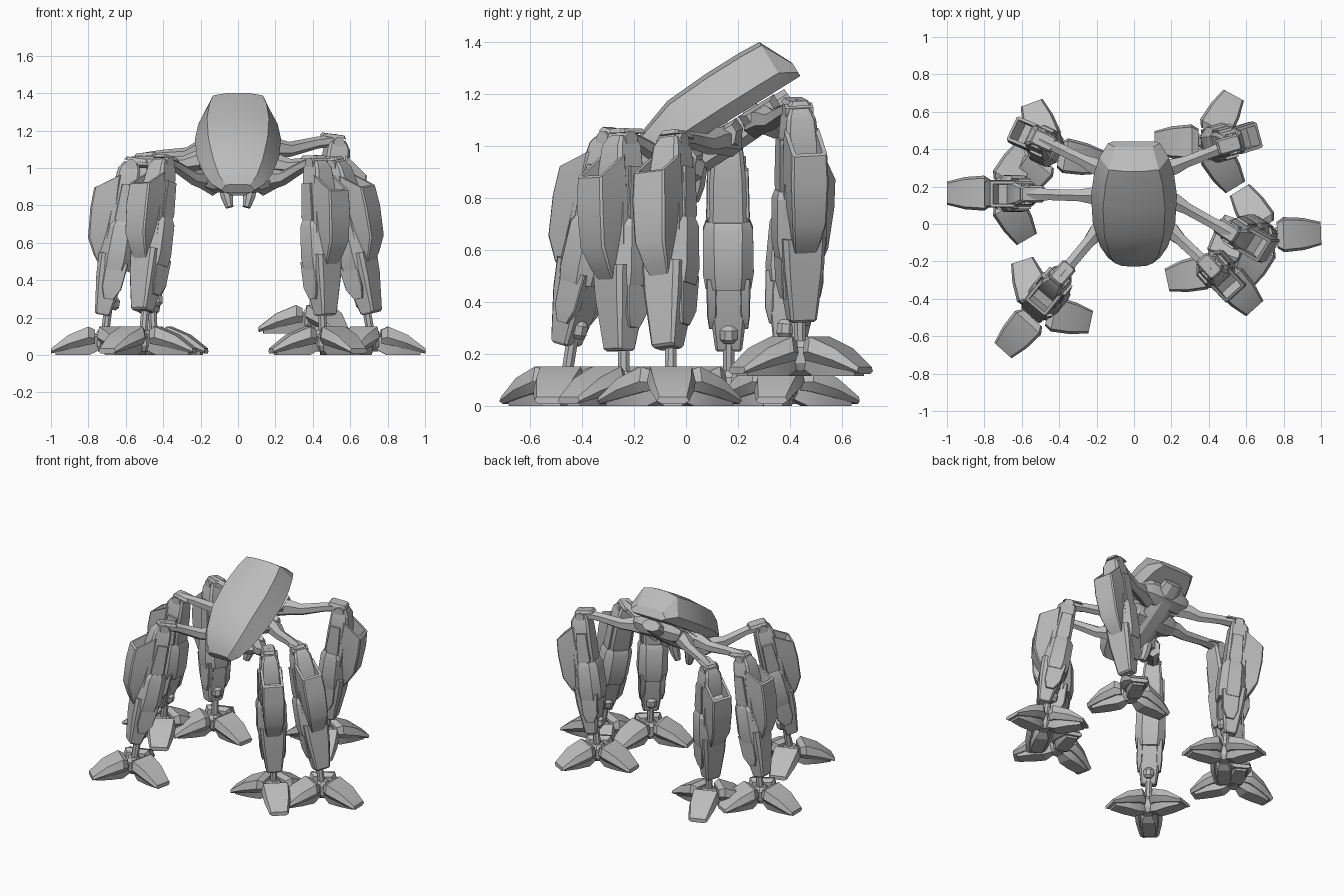
import bpy, bmesh
from math import radians, cos, sin, pi
from mathutils import Vector, Matrix

if "Cube" in bpy.data.objects:
    bpy.data.objects.remove(bpy.data.objects["Cube"])

grey = bpy.data.materials.new("armour grey")
grey.use_nodes = True
grey.diffuse_color = (0.5, 0.5, 0.5, 1)
grey.node_tree.nodes["Principled BSDF"].inputs["Base Color"].default_value = grey.diffuse_color
parts = []


def skin(name, rings, matrix=Matrix(), pocket=0):
    """Loft closed rings; optionally sink a pocket into the first cap."""
    bm = bmesh.new()
    loops = [[bm.verts.new(matrix @ Vector(p)) for p in ring] for ring in rings]
    n = len(loops[0])
    for a, b in zip(loops, loops[1:]):
        for i in range(n):
            bm.faces.new((a[i], a[(i + 1) % n], b[(i + 1) % n], b[i]))
    first = bm.faces.new(loops[0])
    bm.faces.new(loops[-1])
    bmesh.ops.recalc_face_normals(bm, faces=bm.faces)
    bm.normal_update()
    if pocket:
        bmesh.ops.inset_individual(bm, faces=[first], thickness=0.018)
        bmesh.ops.inset_individual(bm, faces=[first], thickness=0.004, depth=-pocket)
    mesh = bpy.data.meshes.new(name)
    bm.to_mesh(mesh)
    bm.free()
    mesh.materials.append(grey)
    obj = bpy.data.objects.new(name, mesh)
    bpy.context.collection.objects.link(obj)
    parts.append(obj)
    return obj


def bevel_ring(z, x0, x1, hy, cut=0.22, slope=0.0):
    """Rectangle with cut corners at height z, sloping down along x."""
    cx, hx = (x0 + x1) / 2, (x1 - x0) / 2
    c = min(hx, hy) * cut
    corners = [(hx, hy - c), (hx - c, hy), (c - hx, hy), (-hx, hy - c),
               (-hx, c - hy), (c - hx, -hy), (hx - c, -hy), (hx, c - hy)]
    return [(cx + x, y, z - slope * (x + hx)) for x, y in corners]


def column(name, rows, matrix, cut=0.22, slope=0.0, pocket=0):
    return skin(name, [bevel_ring(*r, cut=cut, slope=slope) for r in rows], matrix, pocket)


def sweep(name, points, sizes, sides=8):
    """Faceted tube through points, with (half width, half height) at each."""
    pts = [Vector(p) for p in points]
    rings = []
    for i, p in enumerate(pts):
        d = (pts[min(i + 1, len(pts) - 1)] - pts[max(i - 1, 0)]).normalized()
        up = Vector((0, 0, 1)) if abs(d.z) < 0.9 else Vector((1, 0, 0))
        side = d.cross(up).normalized()
        up = side.cross(d)
        w, h = sizes[i]
        rings.append([p + side * w * cos(2 * pi * (k + 0.5) / sides)
                      + up * h * sin(2 * pi * (k + 0.5) / sides) for k in range(sides)])
    return skin(name, rings)


# Faceted body shell, tilted nose down
tilt = Matrix.Translation((0, -0.2, 0.87)) @ Matrix.Rotation(radians(32), 4, "X")
shell = [(0, 0.09, 0.05), (0.04, 0.14, 0.09), (0.12, 0.182, 0.14), (0.27, 0.22, 0.19),
         (0.45, 0.23, 0.2), (0.6, 0.212, 0.2), (0.69, 0.185, 0.195), (0.755, 0.14, 0.06)]
skin("body_shell", [[(-w * 0.8, u, 0), (-w, u, h * 0.28), (-w * 0.72, u, h * 0.92), (-w * 0.3, u, h),
                     (w * 0.3, u, h), (w * 0.72, u, h * 0.92), (w, u, h * 0.28), (w * 0.8, u, 0)]
                    for u, w, h in shell], tilt)

# Spine and pelvis blocks under the shell
sweep("spine", [(0, -0.03, 0.89), (0, 0.1, 0.98), (0, 0.25, 1.08), (0, 0.4, 1.19)],
      [(0.08, 0.05), (0.1, 0.06), (0.1, 0.06), (0.07, 0.04)])
for label, u, w in (("front", 0.2, 0.19), ("middle", 0.38, 0.205), ("back", 0.55, 0.185)):
    skin(label + "_pelvis", [[(x, u + a * s, -0.045 + b * s) for a, b in
         ((0.08, 0.04), (0.08, -0.01), (0.035, -0.06), (-0.035, -0.06), (-0.08, -0.01), (-0.08, 0.04))]
         for x, s in ((-w, 0.65), (-w * 0.7, 1), (w * 0.7, 1), (w, 0.65))], tilt)
for side, s in (("left", 1), ("right", -1)):
    sweep(side + "_belly_prong", [(s * 0.07, 0.05, 0.92), (s * 0.06, 0.04, 0.85), (s * 0.045, 0.03, 0.79)],
          [(0.035, 0.04), (0.035, 0.035), (0.022, 0.022)])


def build_toe(name, matrix):
    rows = [(0.05, 0.07, 0.06, 0.135), (0.085, 0.094, 0.055, 0.152),
            (0.19, 0.086, 0.03, 0.108), (0.285, 0.062, 0.008, 0.035)]
    skin(name + "_shell", [[(x, -w, z0 * 0.6 + z1 * 0.4), (x, -w * 0.85, z1), (x, w * 0.85, z1),
                            (x, w, z0 * 0.6 + z1 * 0.4), (x, w * 0.7, z0), (x, -w * 0.7, z0)]
                           for x, w, z0, z1 in rows], matrix)
    sole = [(0.02, 0.03, 0.03, 0.1), (0.08, 0.06, 0.0, 0.1), (0.17, 0.065, 0.0, 0.07), (0.26, 0.05, 0.0, 0.03)]
    skin(name + "_sole", [[(x, -w, z1), (x, w, z1), (x, w * 0.7, z0), (x, -w * 0.7, z0)]
                          for x, w, z0, z1 in sole], matrix)


def build_leg(name, hip, knee, foot, leg_angle, toe_angle):
    hip, knee, foot = Vector(hip), Vector(knee), Vector(foot)
    # Arm dips, then rises into the knee
    out = knee - hip
    sag = Vector((0, 0, -0.015))
    sweep(name + "_arm", [hip - out * 0.2, hip + out * 0.12, hip + out * 0.3 + sag, hip + out * 0.7, knee],
          [(0.05, 0.06), (0.05, 0.052), (0.036, 0.04), (0.034, 0.032), (0.045, 0.032)], 6)
    # Leg frame: z runs up the limb, x points outward
    ankle = foot + Vector((0, 0, 0.13))
    z = (knee - ankle).normalized()
    x = Vector((cos(radians(leg_angle)), sin(radians(leg_angle)), 0))
    y = z.cross(x).normalized()
    x = y.cross(z)
    frame = Matrix.Translation(knee) @ Matrix((x, y, z)).transposed().to_4x4()
    column(name + "_knee_plate", [(0.028, -0.08, 0.03, 0.035), (0.01, -0.09, 0.04, 0.045)], frame)
    sweep(name + "_knee_axle", [frame @ Vector((0, s * 0.055, -0.015)) for s in (-1, 1)], [(0.032, 0.032)] * 2)
    column(name + "_thigh", [(0, -0.04, 0.04, 0.04), (-0.04, -0.055, 0.065, 0.058), (-0.16, -0.06, 0.08, 0.07),
                             (-0.42, -0.065, 0.08, 0.075), (-0.52, -0.05, 0.06, 0.06)], frame)
    # Hollow guard on the outside, open at the top
    column(name + "_outer_guard", [(-0.075, 0.045, 0.175, 0.07), (-0.18, 0.04, 0.178, 0.074),
                                   (-0.34, 0.03, 0.165, 0.068), (-0.45, 0.02, 0.12, 0.054),
                                   (-0.53, 0.02, 0.08, 0.038)], frame, 0.12, 0.7, 0.07)
    column(name + "_calf_shell", [(-0.32, -0.07, 0.06, 0.085), (-0.35, -0.085, 0.08, 0.096),
                                  (-0.52, -0.09, 0.09, 0.098), (-0.58, -0.08, 0.085, 0.088)], frame, 0.5)
    column(name + "_shin", [(-0.5, -0.06, 0.095, 0.085), (-0.62, -0.06, 0.09, 0.078),
                            (-0.82, -0.02, 0.065, 0.052), (-0.83, -0.01, 0.055, 0.045)], frame)
    for s in (-1, 1):
        # Overlapping strips along both sides of the limb
        side = frame @ Matrix.Translation((0, s * 0.068, 0))
        column(name + "_thigh_strip", [(-0.12, -0.04, 0.03, 0.012), (-0.3, -0.05, 0.04, 0.016),
                                       (-0.36, -0.02, 0.03, 0.012)], side)
        side = frame @ Matrix.Translation((0, s * 0.065, 0))
        column(name + "_shin_strip", [(-0.54, -0.07, 0.05, 0.02), (-0.68, -0.055, 0.05, 0.018),
                                      (-0.74, -0.02, 0.03, 0.01)], side)
    # Ankle rod and ball
    top = frame @ Vector((0, 0, -0.74))
    sweep(name + "_ankle_rod", [foot + Vector((0, 0, 0.08)), top], [(0.024, 0.024)] * 2)
    ball = frame @ Vector((-0.025, 0, -0.76))
    sweep(name + "_ankle_ball", [ball + z * d for d in (-0.035, -0.018, 0.018, 0.035)],
          [(0.02, 0.02), (0.036, 0.036), (0.036, 0.036), (0.02, 0.02)])
    # Three-toed foot
    base = Matrix.Translation(foot)
    sweep(name + "_foot_hub", [foot + Vector((0, 0, h)) for h in (0.02, 0.05, 0.11, 0.135)],
          [(0.035, 0.035), (0.055, 0.055), (0.055, 0.055), (0.035, 0.035)])
    for i in range(3):
        build_toe(f"{name}_toe_{i + 1}", base @ Matrix.Rotation(radians(toe_angle + 120 * i), 4, "Z"))


# Six legs: hip, knee, foot, limb direction, toe direction
build_leg("left_front_leg", (0.17, -0.01, 0.93), (0.42, -0.245, 1.04), (0.455, -0.24, 0), -48, -48)
build_leg("left_middle_leg", (0.18, 0.14, 1.02), (0.52, -0.05, 1.03), (0.715, -0.06, 0), -32, 2)
build_leg("left_back_leg", (0.17, 0.29, 1.1), (0.53, 0.43, 1.15), (0.395, 0.44, 0.115), 15, 61)
build_leg("right_front_leg", (-0.17, -0.01, 0.93), (-0.4, -0.285, 1.04), (-0.51, -0.465, 0), -130, -132)
build_leg("right_middle_leg", (-0.18, 0.15, 1.04), (-0.57, 0.16, 1.03), (-0.715, 0.165, 0), 180, 180)
build_leg("right_back_leg", (-0.17, 0.29, 1.1), (-0.505, 0.455, 1.05), (-0.45, 0.38, 0), 155, 110)

# Smooth gentle curves, keep armour edges sharp
bpy.ops.object.select_all(action="DESELECT")
for obj in parts:
    obj.select_set(True)
bpy.context.view_layer.objects.active = parts[0]
bpy.ops.object.shade_smooth_by_angle(angle=radians(25))
